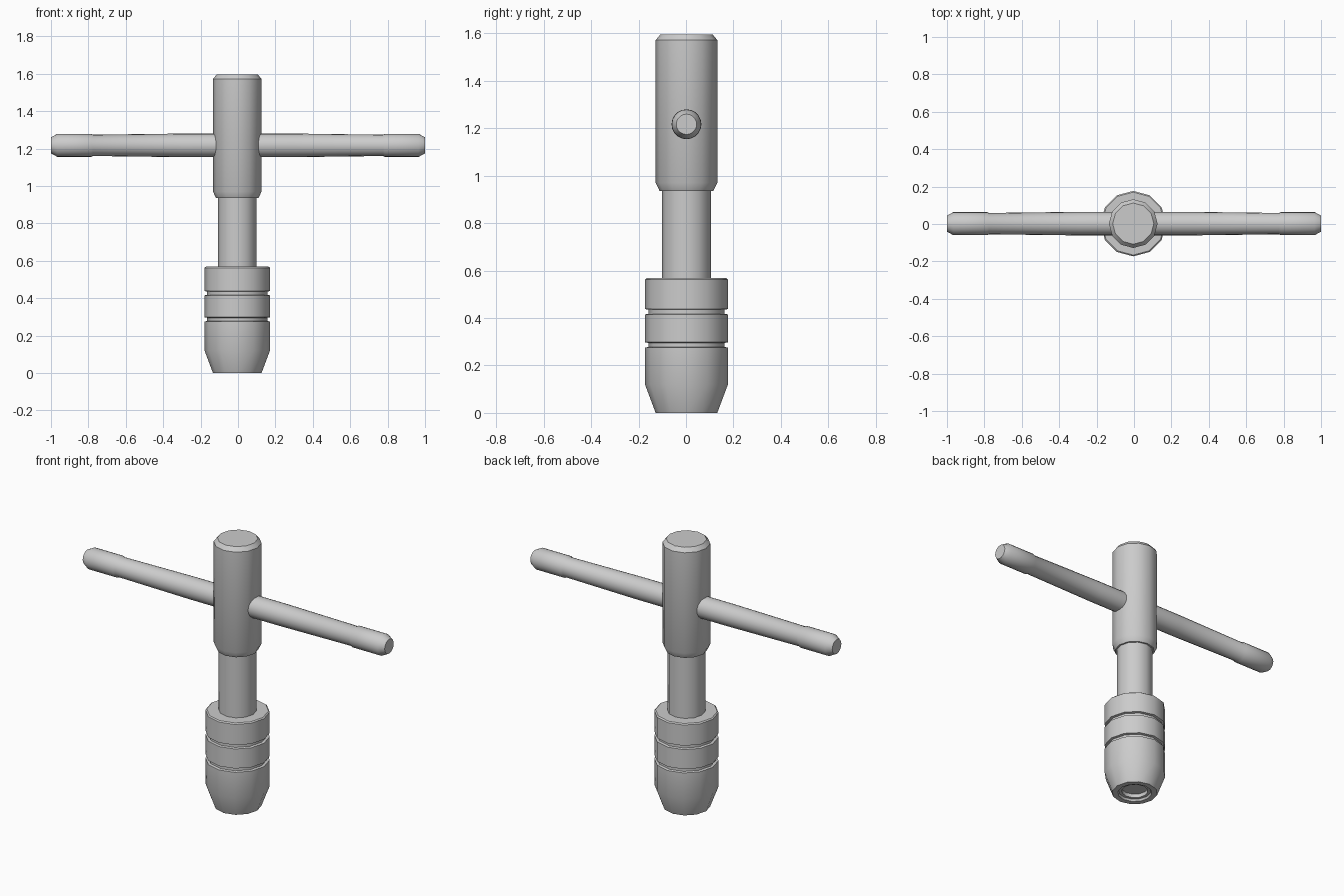
import bpy, bmesh
from math import radians, pi
from mathutils import Matrix

if "Cube" in bpy.data.objects:
    bpy.data.objects.remove(bpy.data.objects["Cube"])


def lathe(name, profile, sides, matrix):
    """Spin an (r, z) profile about z, capping both ends."""
    bm = bmesh.new()
    rings = []
    for r, z in profile:
        ring = bmesh.ops.create_circle(bm, segments=sides, radius=r,
                                       matrix=Matrix.Translation((0, 0, z)))
        rings.append(ring["verts"])
    for a, b in zip(rings, rings[1:]):
        for i in range(sides):
            j = (i + 1) % sides
            bm.faces.new((a[i], a[j], b[j], b[i]))
    bm.faces.new(rings[0])
    bm.faces.new(rings[-1])
    bmesh.ops.recalc_face_normals(bm, faces=bm.faces)
    bm.transform(matrix)
    mesh = bpy.data.meshes.new(name)
    bm.to_mesh(mesh)
    bm.free()
    obj = bpy.data.objects.new(name, mesh)
    bpy.context.collection.objects.link(obj)
    bpy.ops.object.select_all(action='DESELECT')
    bpy.context.view_layer.objects.active = obj
    obj.select_set(True)
    bpy.ops.object.shade_smooth_by_angle(angle=radians(35))
    return obj


axis = Matrix.Translation((-0.004, 0.002, 0))

# Grooved chuck sleeve with a stepped recess in its nose
sleeve = [(0.075, 0.035), (0.075, 0.012), (0.092, 0.012), (0.098, 0),
          (0.13, 0), (0.175, 0.12)]
for z in (0.275, 0.415):
    sleeve += [(0.175, z), (0.161, z + 0.003), (0.161, z + 0.02), (0.175, z + 0.023)]
sleeve += [(0.175, 0.562), (0.168, 0.568), (0.09, 0.568)]
lathe("chuck_sleeve", sleeve, 12, axis)

# Narrow shaft between sleeve and body
lathe("shaft", [(0.103, 0.55), (0.103, 0.95)], 12, axis)

# Upper body with chamfered ends
lathe("body", [(0.113, 0.935), (0.13, 0.97), (0.13, 1.572), (0.11, 1.596)], 12, axis)

# Sliding cross handle, mirrored profile with thicker grips
half = [(0.063, 0.12), (0.063, 0.3), (0.057, 0.775), (0.062, 0.785),
        (0.062, 0.965), (0.043, 1.0)]
handle = [(r, -x) for r, x in reversed(half)] + half
lathe("cross_handle", handle, 20,
      Matrix.Translation((0, 0.002, 1.217)) @ Matrix.Rotation(pi / 2, 4, 'Y'))
